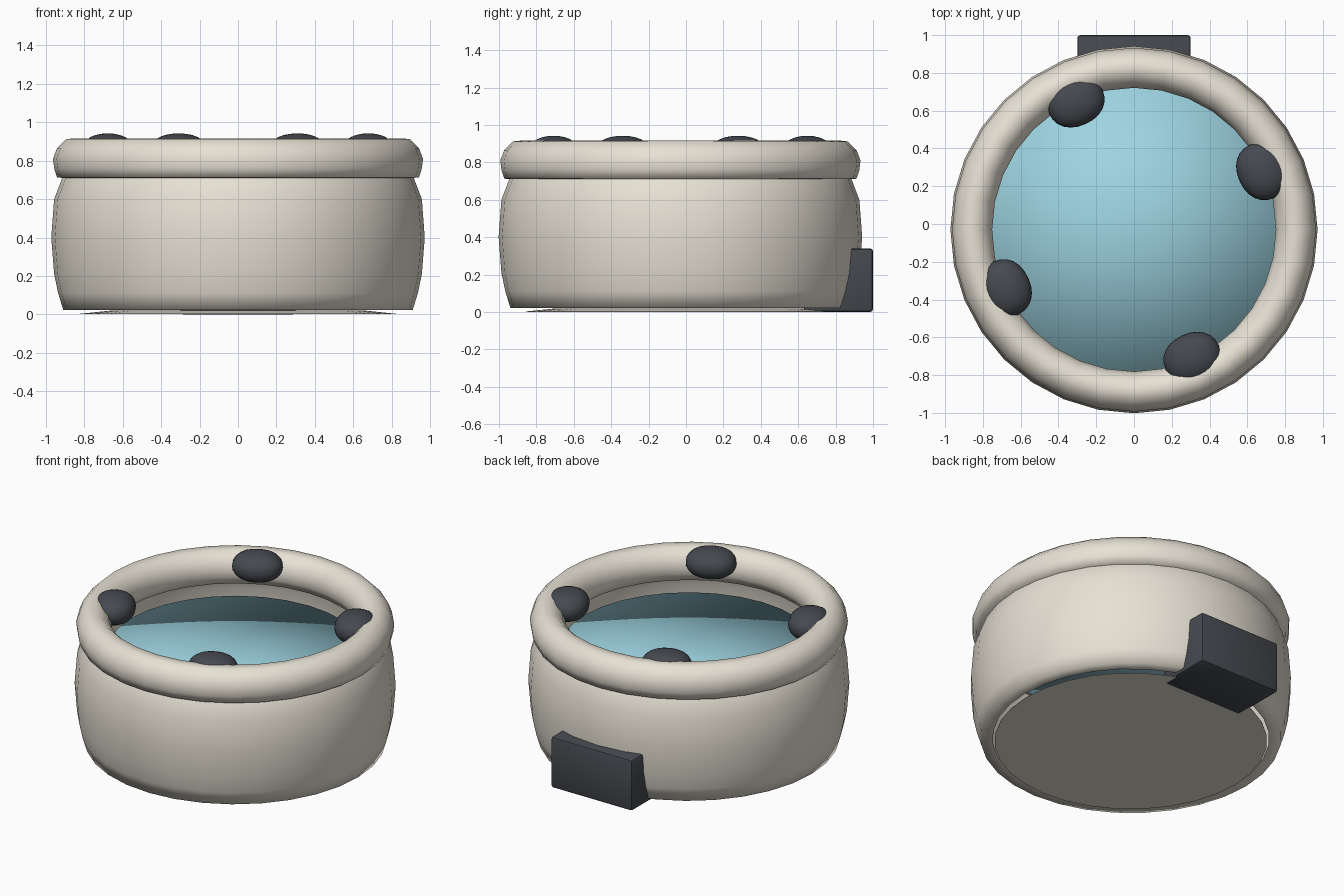
import bpy, bmesh, math
from mathutils import Matrix

if "Cube" in bpy.data.objects:
    bpy.data.objects.remove(bpy.data.objects["Cube"])

CY = -0.03      # centre of the tub in y
SEG = 32


def material(name, rgb):
    m = bpy.data.materials.new(name)
    m.diffuse_color = (*rgb, 1)
    m.use_nodes = True
    m.node_tree.nodes["Principled BSDF"].inputs["Base Color"].default_value = m.diffuse_color
    return m


cream = material("cream_vinyl", (0.80, 0.755, 0.66))
blue = material("water_blue", (0.34, 0.66, 0.76))
dark = material("dark_plastic", (0.06, 0.066, 0.078))


def finish(name, bm, mat, angle=None):
    bmesh.ops.recalc_face_normals(bm, faces=bm.faces)
    me = bpy.data.meshes.new(name)
    bm.to_mesh(me)
    bm.free()
    ob = bpy.data.objects.new(name, me)
    bpy.context.collection.objects.link(ob)
    me.materials.append(mat)
    for p in me.polygons:
        p.use_smooth = True
    if angle:
        bpy.ops.object.select_all(action='DESELECT')
        ob.select_set(True)
        bpy.context.view_layer.objects.active = ob
        bpy.ops.object.shade_smooth_by_angle(angle=math.radians(angle))
    return ob


def lathe(name, profile, mat, closed=True, angle=None):
    """Spin an (r, z) profile round the tub axis; closed joins last to first."""
    bm = bmesh.new()
    vs = [bm.verts.new((r, CY, z)) for r, z in profile]
    edges = [bm.edges.new(e) for e in zip(vs, vs[1:])]
    if closed:
        edges.append(bm.edges.new((vs[-1], vs[0])))
    bmesh.ops.spin(bm, geom=vs + edges, cent=(0, CY, 0), axis=(0, 0, 1),
                   angle=math.tau, steps=SEG, use_merge=True)
    bmesh.ops.remove_doubles(bm, verts=bm.verts, dist=1e-4)
    return finish(name, bm, mat, angle)


# Bulging side wall: thin sheet turned in at the bottom, tucked under the rim
lathe("tub_wall", [(0.837, 0.022), (0.909, 0.022), (0.936, 0.11), (0.957, 0.21),
                   (0.972, 0.40), (0.957, 0.60), (0.915, 0.71), (0.88, 0.76)],
      cream, closed=False)

# Padded rim
lathe("rim", [(0.942, 0.713), (0.957, 0.76), (0.963, 0.81), (0.942, 0.865),
              (0.895, 0.912), (0.857, 0.916), (0.82, 0.912), (0.772, 0.865),
              (0.751, 0.81), (0.757, 0.76), (0.775, 0.713), (0.857, 0.706)], cream)

# Thin water sheet, softly shaded over its edge
lathe("water", [(0, 0.63), (0.775, 0.63), (0.775, 0.61), (0, 0.61)], blue, closed=False)

# Thin floor pad
lathe("floor_pad", [(0, 0.02), (0.66, 0.02), (0.825, 0.003), (0.825, 0.001),
                    (0, 0.001)], cream, closed=False, angle=40)

# Four boxy-round headrest cushions on the inner edge of the rim
for i in range(4):
    a = math.radians(24.5 + 90 * i)
    bm = bmesh.new()
    bmesh.ops.create_uvsphere(bm, u_segments=24, v_segments=14, radius=1)
    for v in bm.verts:
        v.co = [math.copysign(abs(c) ** 0.92, c) for c in v.co]
    bm.transform(Matrix.Translation((0.745 * math.cos(a), CY + 0.745 * math.sin(a), 0.85))
                 @ Matrix.Rotation(a, 4, 'Z')
                 @ Matrix.Diagonal((0.13, 0.155, 0.092, 1)))
    finish(f"headrest_{i + 1}", bm, dark)

# Pump box at the back
bm = bmesh.new()
bmesh.ops.create_cube(bm, size=1)
bm.transform(Matrix.Translation((0, 0.815, 0.17)) @ Matrix.Diagonal((0.6, 0.37, 0.34, 1)))
bmesh.ops.bevel(bm, geom=bm.edges[:], offset=0.016, segments=2, profile=0.5, affect='EDGES')
finish("pump_box", bm, dark, angle=35)
